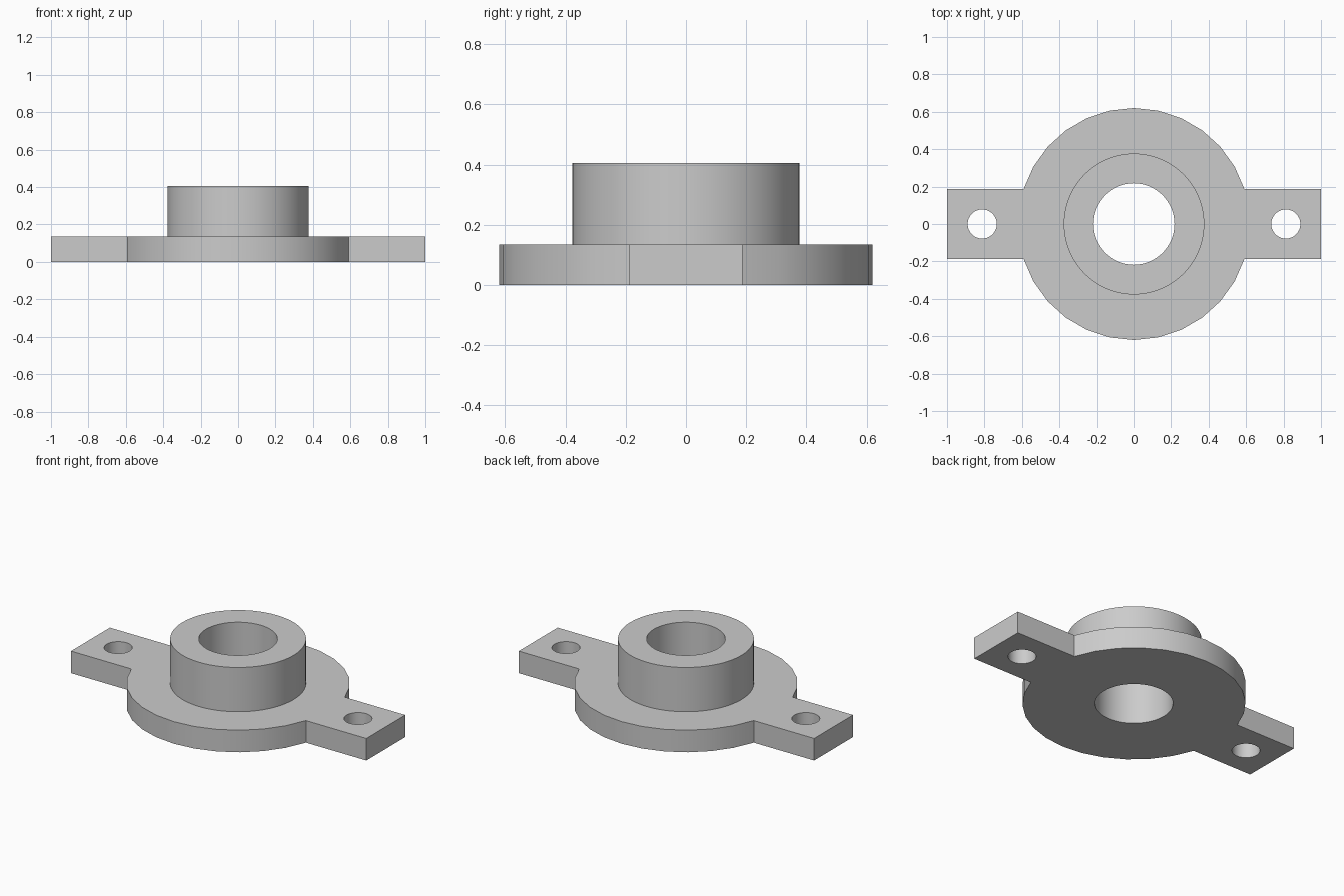
import bpy
import bmesh
from math import sin, cos, pi, asin

if "Cube" in bpy.data.objects:
    bpy.data.objects.remove(bpy.data.objects["Cube"])

BASE_H, TOP = 0.135, 0.406
DISC_R, BOSS_R, BORE_R = 0.62, 0.377, 0.218
TAB_W, HOLE_X, HOLE_R = 0.188, 0.812, 0.078


def arc(r, start, end, steps, cx=0):
    return [(cx + r * cos(start + (end - start) * i / steps),
             r * sin(start + (end - start) * i / steps)) for i in range(steps + 1)]


def circle(r, steps, cx=0):
    return arc(r, 0, 2 * pi, steps, cx)[:-1]


def plate(name, loops, z0, z1):
    """Extrude a filled outline (first loop) with holes (other loops)."""
    curve = bpy.data.curves.new(name, 'CURVE')
    curve.dimensions = '2D'
    curve.fill_mode = 'BOTH'
    curve.extrude = (z1 - z0) / 2
    for pts in loops:
        spline = curve.splines.new('POLY')
        spline.points.add(len(pts) - 1)
        for p, (x, y) in zip(spline.points, pts):
            p.co = (x, y, 0, 1)
        spline.use_cyclic_u = True
    obj = bpy.data.objects.new(name, curve)
    bpy.context.collection.objects.link(obj)
    bpy.ops.object.select_all(action='DESELECT')
    obj.select_set(True)
    bpy.context.view_layer.objects.active = obj
    bpy.ops.object.convert(target='MESH')
    obj = bpy.context.object
    # Weld caps to walls and rest the plate at z0
    bm = bmesh.new()
    bm.from_mesh(obj.data)
    bmesh.ops.remove_doubles(bm, verts=bm.verts, dist=1e-5)
    bmesh.ops.translate(bm, verts=bm.verts, vec=(0, 0, (z0 + z1) / 2))
    bmesh.ops.recalc_face_normals(bm, faces=bm.faces)
    bm.to_mesh(obj.data)
    bm.free()
    bpy.ops.object.shade_smooth_by_angle(angle=pi / 6)
    return obj


# Flange: round disc with a square-ended tab on each side
a = asin(TAB_W / DISC_R)
outline = ([(1, -TAB_W), (1, TAB_W)] + arc(DISC_R, a, pi - a, 12)
           + [(-1, TAB_W), (-1, -TAB_W)] + arc(DISC_R, pi + a, 2 * pi - a, 12))
bolt_holes = [circle(HOLE_R, 32, s * HOLE_X) for s in (-1, 1)]
plate("flange", [outline, circle(BORE_R, 64)] + bolt_holes, 0, BASE_H)

# Boss: raised collar around the bore
plate("boss", [circle(BOSS_R, 64), circle(BORE_R, 64)], BASE_H, TOP)
